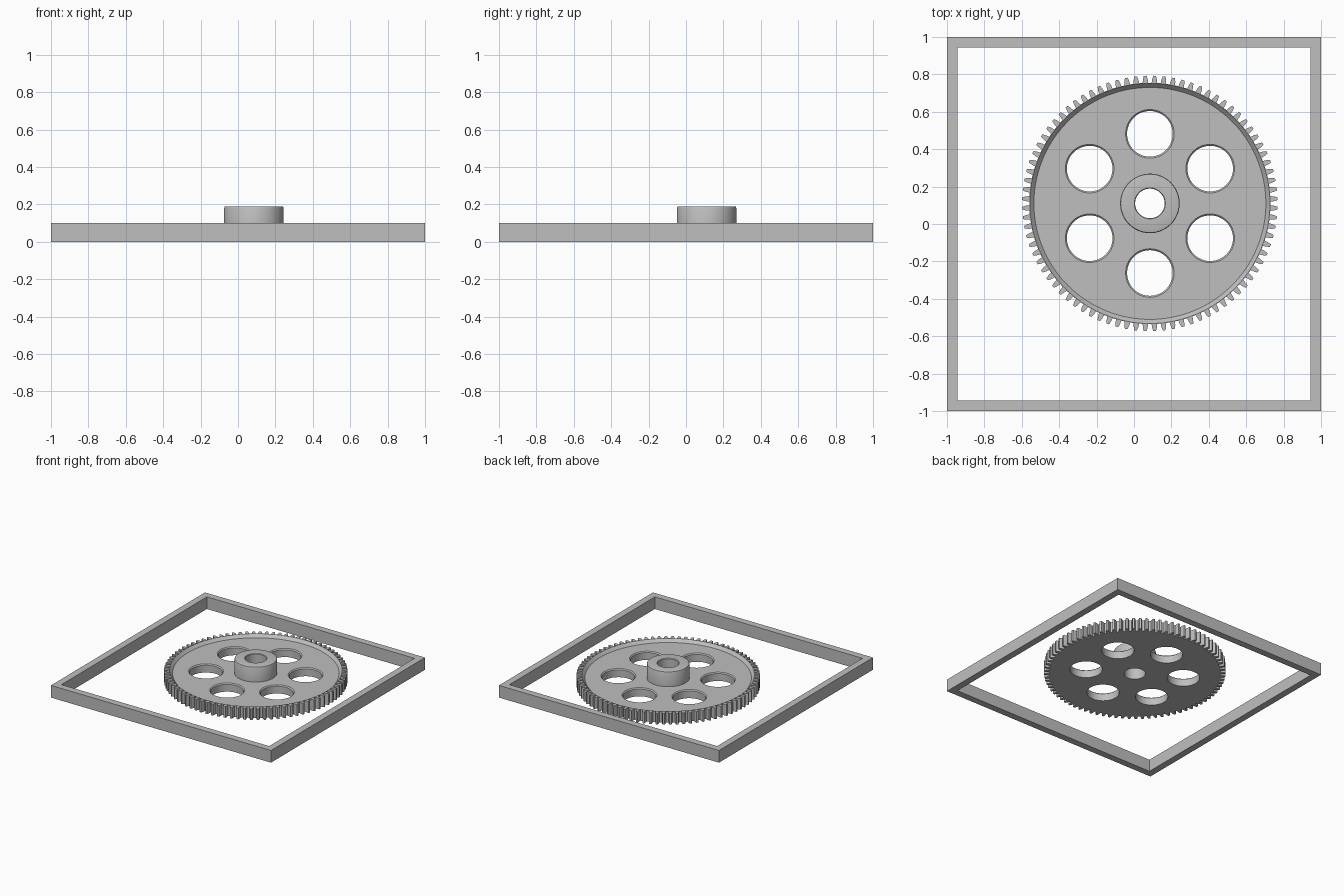
import bpy, bmesh, math

if "Cube" in bpy.data.objects:
    bpy.data.objects.remove(bpy.data.objects["Cube"])

CX, CY = 0.085, 0.11      # gear axis
ROOT, TIP = 0.645, 0.683  # tooth root and tip radii
RIM_Z, WEB_Z, HUB_Z = 0.092, 0.068, 0.19
TEETH = 84

grey = bpy.data.materials.new("plain grey")
grey.diffuse_color = (0.52, 0.52, 0.52, 1)
grey.use_nodes = True
grey.node_tree.nodes["Principled BSDF"].inputs["Base Color"].default_value = grey.diffuse_color


def make_object(name, bm, loc=(0, 0, 0)):
    bmesh.ops.recalc_face_normals(bm, faces=bm.faces)
    mesh = bpy.data.meshes.new(name)
    bm.to_mesh(mesh)
    bm.free()
    mesh.materials.append(grey)
    ob = bpy.data.objects.new(name, mesh)
    ob.location = loc
    bpy.context.collection.objects.link(ob)
    return ob


def ring(name, profile, segments, loc=(0, 0, 0), start=0.0):
    """Sweep a closed (radius, z) profile around the z axis."""
    bm = bmesh.new()
    loops = []
    for i in range(segments):
        a = start + 2 * math.pi * i / segments
        loops.append([bm.verts.new((r * math.cos(a), r * math.sin(a), z))
                      for r, z in profile])
    n = len(profile)
    for i in range(segments):
        p, q = loops[i], loops[(i + 1) % segments]
        for j in range(n):
            k = (j + 1) % n
            bm.faces.new((p[j], q[j], q[k], p[k]))
    return make_object(name, bm, loc)


def plug(name, profile, segments, loc):
    """Solid round cutter from stacked (radius, z) circles."""
    bm = bmesh.new()
    loops = [[bm.verts.new((r * math.cos(2 * math.pi * i / segments),
                            r * math.sin(2 * math.pi * i / segments), z))
              for i in range(segments)] for r, z in profile]
    for p, q in zip(loops, loops[1:]):
        for i in range(segments):
            k = (i + 1) % segments
            bm.faces.new((p[i], p[k], q[k], q[i]))
    bm.faces.new(loops[0])
    bm.faces.new(loops[-1])
    return make_object(name, bm, loc)


def select_only(ob):
    bpy.ops.object.select_all(action='DESELECT')
    ob.select_set(True)
    bpy.context.view_layer.objects.active = ob


# Square surrounding frame: a four-sided ring
s = math.sqrt(2)
ring("square_frame", [(s, 0), (s, 0.1), (0.944 * s, 0.1), (0.944 * s, 0)],
     4, start=math.pi / 4)

# Gear wheel: flat underside, raised rim, sunken web, bored hub
wheel = ring("gear_wheel", [
    (0.08, 0), (ROOT, 0), (ROOT, RIM_Z), (0.642, RIM_Z), (0.62, WEB_Z),
    (0.159, WEB_Z), (0.159, HUB_Z - 0.009), (0.156, HUB_Z - 0.002),
    (0.150, HUB_Z), (0.083, HUB_Z), (0.079, HUB_Z - 0.004)],
    2 * TEETH, (CX, CY, 0))

# Six lightening holes with a small chamfer on the upper edge
for i in range(6):
    a = math.pi / 2 + i * math.pi / 3
    cutter = plug("hole_cutter",
                  [(0.122, -0.05), (0.122, WEB_Z - 0.008),
                   (0.130, WEB_Z), (0.130, 0.12)], 48,
                  (CX + 0.372 * math.cos(a), CY + 0.372 * math.sin(a), 0))
    cutter.hide_render = True
    select_only(wheel)
    mod = wheel.modifiers.new("hole", 'BOOLEAN')
    mod.operation = 'DIFFERENCE'
    mod.solver = 'EXACT'
    mod.object = cutter
    bpy.ops.object.modifier_apply(modifier=mod.name)
    bpy.data.objects.remove(cutter)

select_only(wheel)
bpy.ops.object.shade_smooth_by_angle(angle=math.radians(30))

# Teeth: tapered prisms around the root circle
bm = bmesh.new()
pitch = 2 * math.pi / TEETH
section = [(ROOT - 0.001, -0.31), (0.665, -0.25), (TIP, -0.14),
           (TIP, 0.14), (0.665, 0.25), (ROOT - 0.001, 0.31)]
for t in range(TEETH):
    mid = (t + 0.5) * pitch
    low, high = [[bm.verts.new((r * math.cos(mid + f * pitch),
                                r * math.sin(mid + f * pitch), z))
                  for r, f in section] for z in (0, RIM_Z)]
    bm.faces.new(low)
    bm.faces.new(high)
    for j in range(len(section)):
        k = (j + 1) % len(section)
        bm.faces.new((low[j], low[k], high[k], high[j]))
make_object("gear_teeth", bm, (CX, CY, 0))
